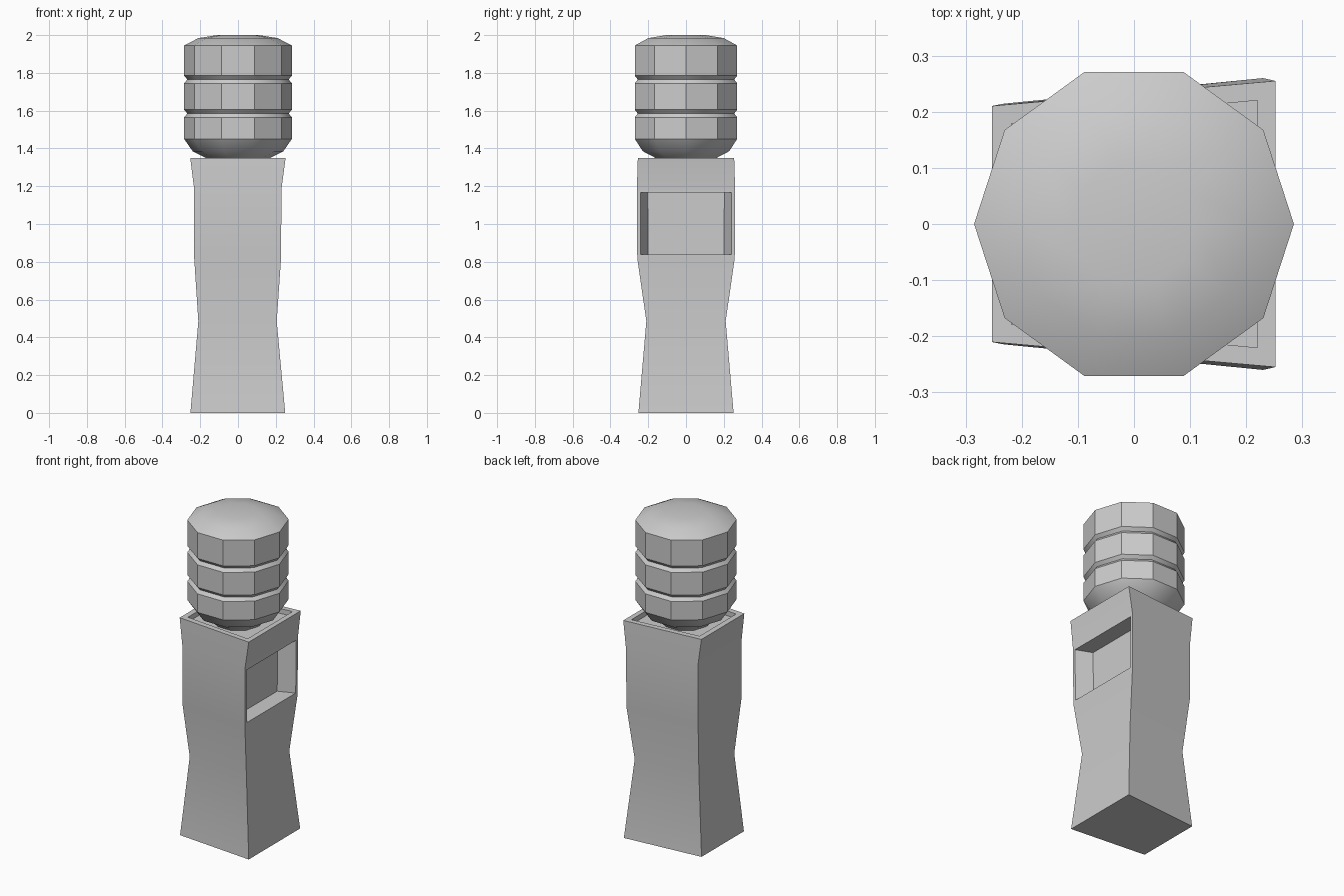
import bpy, bmesh, math

if "Cube" in bpy.data.objects:
    bpy.data.objects.remove(bpy.data.objects["Cube"])


def finish(bm, name):
    bmesh.ops.recalc_face_normals(bm, faces=bm.faces)
    mesh = bpy.data.meshes.new(name)
    bm.to_mesh(mesh)
    bm.free()
    obj = bpy.data.objects.new(name, mesh)
    bpy.context.collection.objects.link(obj)
    bpy.ops.object.select_all(action='DESELECT')
    obj.select_set(True)
    bpy.context.view_layer.objects.active = obj
    bpy.ops.object.shade_smooth_by_angle(angle=math.radians(30))
    return obj


def loft(bm, rings):
    """Bridge closed rings of points, return (side faces by level, bottom, top)."""
    rows = [[bm.verts.new(p) for p in ring] for ring in rings]
    n = len(rows[0])
    levels = [[bm.faces.new((a[i], a[(i + 1) % n], b[(i + 1) % n], b[i]))
               for i in range(n)] for a, b in zip(rows, rows[1:])]
    bottom = bm.faces.new(rows[0][::-1])
    top = bm.faces.new(rows[-1])
    return levels, bottom, top


def recess(bm, face, border, move, y_scale=1.0):
    """Inset a face and sink it."""
    bmesh.ops.inset_individual(bm, faces=[face], thickness=border)
    new = bmesh.ops.inset_individual(bm, faces=[face], thickness=0.0)
    for v in face.verts:
        v.co.x += move[0]
        v.co.y *= y_scale
        v.co.z += move[2]


# cabinet: trapezoid sections, wider on the dispenser side (z, -x, +x, half depth)
sections = [(0, -.252, .25, .252), (.485, -.21, .205, .21), (.82, -.232, .228, .258),
            (1.185, -.232, .23, .26), (1.35, -.253, .252, .255)]
bm = bmesh.new()
levels, bottom, top = loft(bm, [
    [(l, -d * .825, z), (r, -d, z), (r, d, z), (l, d * .825, z)]
    for z, l, r, d in sections])
bm.normal_update()
recess(bm, levels[2][1], .026, (-.1, 0, 0), .84)   # dispenser niche
recess(bm, top, .047, (0, 0, -.03))                # sunken top
finish(bm, "cabinet")

# ten-sided water bottle with two grooves (radius, z)
profile = [(.14, 1.32), (.17, 1.35), (.24, 1.385), (.285, 1.45)]
for z in (1.585, 1.765):
    profile += [(.285, z - .02), (.268, z), (.285, z + .02)]
profile += [(.285, 1.945), (.21, 1.984), (.11, 2.0)]
bm = bmesh.new()
loft(bm, [[(r * math.cos(i * math.tau / 10), r * math.sin(i * math.tau / 10), z)
           for i in range(10)] for r, z in profile])
finish(bm, "water_bottle")
